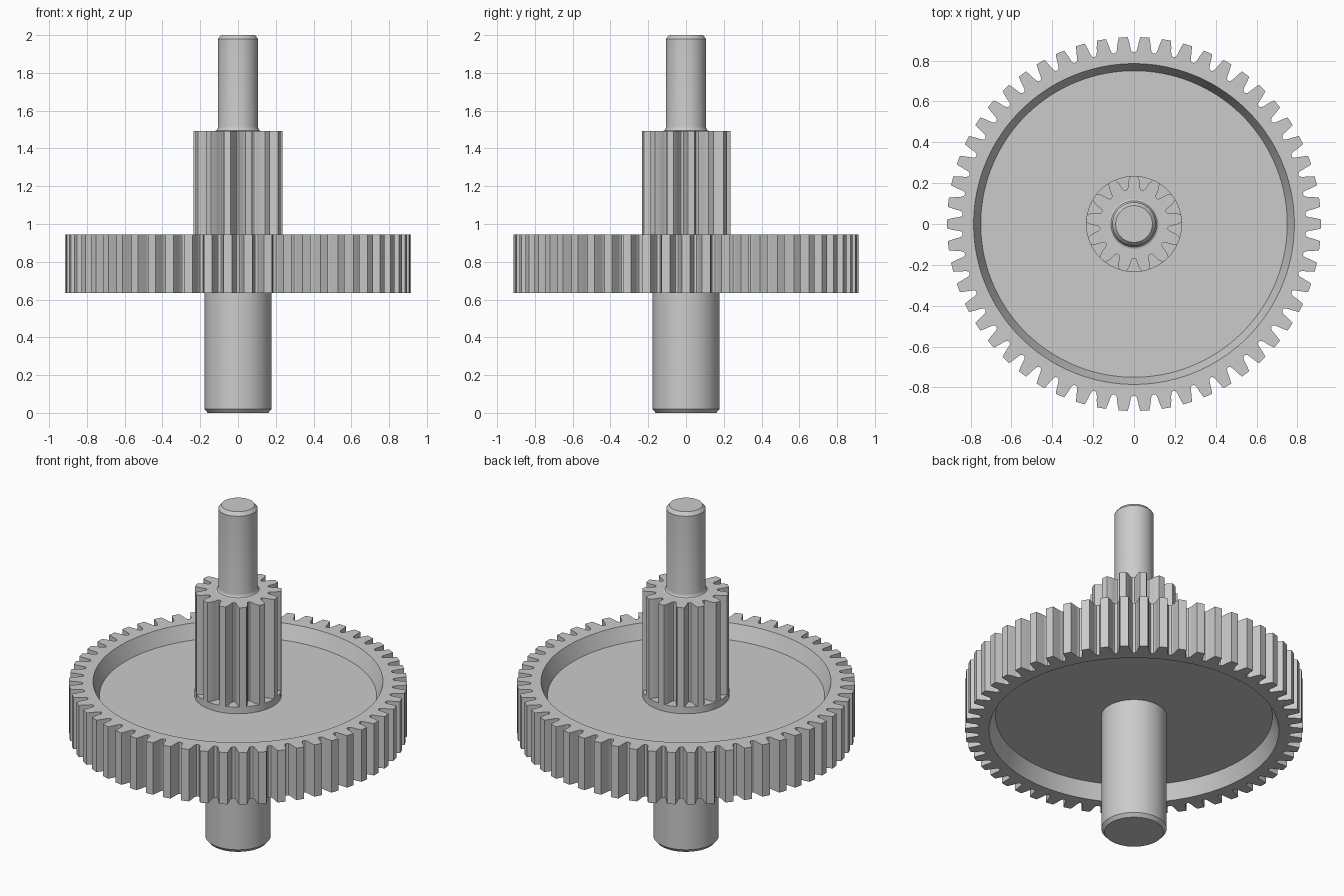
import bpy
import bmesh
from math import cos, sin, pi, radians

cube = bpy.data.objects.get("Cube")
if cube:
    bpy.data.objects.remove(cube, do_unlink=True)

steel = bpy.data.materials.new("plain grey steel")
steel.use_nodes = True
GREY = (0.6, 0.6, 0.6, 1)
steel.diffuse_color = GREY
bsdf = steel.node_tree.nodes["Principled BSDF"]
bsdf.inputs["Base Color"].default_value = GREY
bsdf.inputs["Roughness"].default_value = 0.5


def circle(r, angles):
    return [(r, a) for a in angles]


def loft(name, rings):
    """Skin a stack of (polar outline, height) rings and cap both ends."""
    bm = bmesh.new()
    loops = [[bm.verts.new((r * cos(a), r * sin(a), z)) for r, a in outline]
             for outline, z in rings]
    for low, high in zip(loops, loops[1:]):
        for i in range(len(low)):
            j = (i + 1) % len(low)
            bm.faces.new((low[i], low[j], high[j], high[i]))
    bm.faces.new(loops[0][::-1])
    bm.faces.new(loops[-1])
    bmesh.ops.recalc_face_normals(bm, faces=bm.faces)
    mesh = bpy.data.meshes.new(name)
    bm.to_mesh(mesh)
    bm.free()
    mesh.materials.append(steel)
    obj = bpy.data.objects.new(name, mesh)
    bpy.context.collection.objects.link(obj)
    bpy.ops.object.select_all(action='DESELECT')
    obj.select_set(True)
    bpy.context.view_layer.objects.active = obj
    bpy.ops.object.shade_smooth_by_angle(angle=radians(30))
    return obj


def turned(name, profile, sides=64):
    angles = [2 * pi * i / sides for i in range(sides)]
    return loft(name, [(circle(r, angles), z) for r, z in profile])


def tooth_outline(teeth, root, tip, half_tooth, phase):
    """half_tooth: (height fraction, half width in pitches) from root to tip."""
    flank = [(h, -w) for h, w in half_tooth]
    shape = flank + [(half_tooth[-1][0], 0)] + [(h, -w) for h, w in reversed(flank)]
    shape.append((0, 0.5))
    pitch = 2 * pi / teeth
    return [(root + h * (tip - root), phase + (t + w) * pitch)
            for t in range(teeth) for h, w in shape]


# Large wheel: toothed rim with a sloped recess on both sides of the web
WHEEL_TEETH = 54
wheel_flank = [(0.03, 0.42), (0.14, 0.36), (0.32, 0.325), (0.6, 0.285), (1, 0.21)]
wheel = tooth_outline(WHEEL_TEETH, 0.84, 0.915, wheel_flank, pi / 2 + pi / WHEEL_TEETH)
wheel_angles = [a for r, a in wheel]
lip = circle(0.785, wheel_angles)
floor = circle(0.75, wheel_angles)
loft("large_gear_wheel", [(floor, 0.725), (lip, 0.635), (wheel, 0.635),
                          (wheel, 0.945), (lip, 0.945), (floor, 0.86)])

# Small pinion and the collar it stands on
pinion_flank = [(0.03, 0.42), (0.14, 0.36), (0.34, 0.32), (0.65, 0.27), (1, 0.16)]
pinion = tooth_outline(13, 0.168, 0.235, pinion_flank, pi / 2)
core = circle(0.1, [a for r, a in pinion])
loft("small_pinion", [(core, 0.88), (pinion, 0.88), (pinion, 1.493), (core, 1.493)])
turned("pinion_collar", [(0.235, 0.84), (0.235, 0.9)])

# Shaft ends with chamfers, and a fillet where the upper one meets the pinion
turned("lower_shaft", [(0.16, 0), (0.177, 0.02), (0.177, 0.74)])
turned("upper_shaft", [(0.122, 1.48), (0.122, 1.493), (0.113, 1.496),
                       (0.108, 1.503), (0.106, 1.515), (0.106, 1.98), (0.09, 2)])
